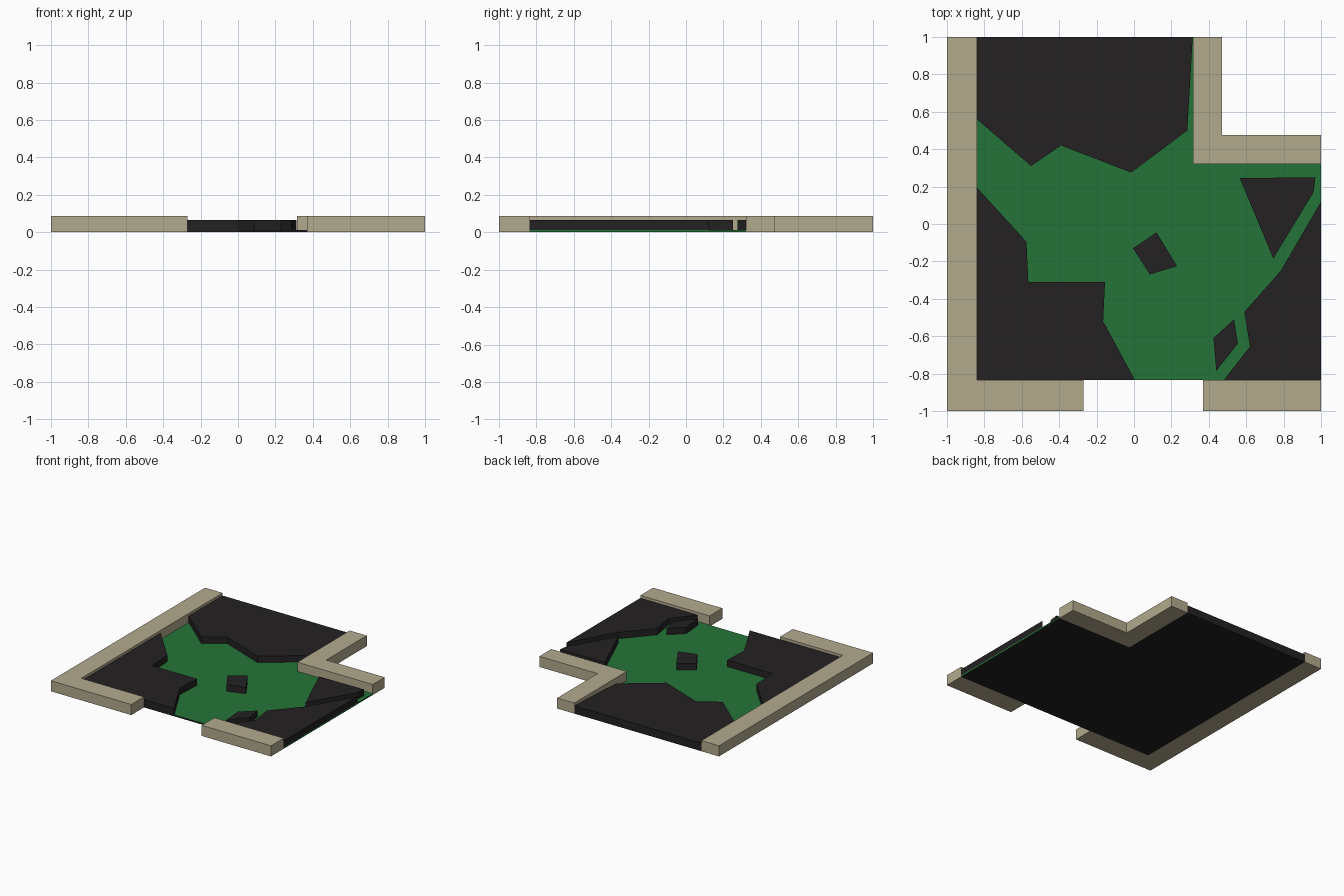
import bpy, bmesh

if "Cube" in bpy.data.objects:
    bpy.data.objects.remove(bpy.data.objects["Cube"])


def material(name, rgb):
    m = bpy.data.materials.new(name)
    m.diffuse_color = (*rgb, 1)
    m.use_nodes = True
    m.node_tree.nodes["Principled BSDF"].inputs["Base Color"].default_value = m.diffuse_color
    return m


TAN = material("stone_tan", (0.45, 0.40, 0.27))
GREEN = material("grass_green", (0.018, 0.175, 0.04))
DARK = material("dark_rock", (0.017, 0.015, 0.016))


def prism(name, outline, z0, z1, mats):
    """Extrude a flat outline from z0 up to z1."""
    bm = bmesh.new()
    base = bm.faces.new([bm.verts.new((x, y, z0)) for x, y in outline])
    ext = bmesh.ops.extrude_face_region(bm, geom=[base], use_keep_orig=True)
    for v in ext["geom"]:
        if isinstance(v, bmesh.types.BMVert):
            v.co.z = z1
    bmesh.ops.recalc_face_normals(bm, faces=bm.faces)
    me = bpy.data.meshes.new(name)
    bm.to_mesh(me)
    bm.free()
    for m in mats:
        me.materials.append(m)
    ob = bpy.data.objects.new(name, me)
    bpy.context.collection.objects.link(ob)
    return ob


FLOOR, ROCK, WALL = 0.012, 0.065, 0.087
L, F = -0.84, -0.835          # inner faces of left and front walls
NX, NY = 0.315, 0.32          # inner corner of the notch
OX, OY = 0.47, 0.475          # outer corner of the notch

# L-shaped floor: green top and right edge, dark underside and other edges
floor = prism("floor", [(L, F), (1, F), (1, NY), (NX, NY), (NX, 1), (L, 1)],
              0, FLOOR, [DARK, GREEN])
for p in floor.data.polygons:
    if p.normal.z > 0.5 or p.normal.x > 0.5:
        p.material_index = 1

# Border walls, mitred at the corners
walls = {
    "left_wall_front": [(-1, -1), (L, F), (L, -0.26), (-1, -0.26)],
    "left_wall_middle": [(-1, -0.26), (L, -0.26), (L, 0.37), (-1, 0.37)],
    "left_wall_back": [(-1, 0.37), (L, 0.37), (L, 1), (-1, 1)],
    "front_wall_left": [(-1, -1), (-0.27, -1), (-0.27, F), (L, F)],
    "front_wall_right": [(0.37, -1), (1, -1), (1, F), (0.37, F)],
    "notch_wall_back": [(NX, NY), (OX, OY), (OX, 1), (NX, 1)],
    "notch_wall_right": [(NX, NY), (1, NY), (1, OY), (OX, OY)],
}
for name, outline in walls.items():
    prism(name, outline, 0, WALL, [TAN])

# Raised dark rock masses and loose boulders
rocks = {
    "rock_back": [(L, 1), (0.314, 1), (0.285, 0.5), (-0.015, 0.275),
                  (-0.39, 0.42), (-0.55, 0.31), (L, 0.56)],
    "rock_front_left": [(L, 0.195), (-0.575, -0.095), (-0.565, -0.31),
                        (-0.155, -0.31), (-0.165, -0.52), (0.005, F), (L, F)],
    "rock_front_right": [(1, 0.12), (0.785, -0.25), (0.59, -0.47),
                         (0.62, -0.655), (0.48, F), (1, F)],
    "rock_triangle": [(0.565, 0.245), (0.97, 0.25), (0.96, 0.17), (0.745, -0.185)],
    "boulder_centre": [(-0.005, -0.13), (0.12, -0.045), (0.23, -0.225), (0.085, -0.27)],
    "boulder_front": [(0.425, -0.61), (0.535, -0.51), (0.555, -0.64), (0.44, -0.785)],
}
for name, outline in rocks.items():
    prism(name, outline, FLOOR, ROCK, [DARK])
